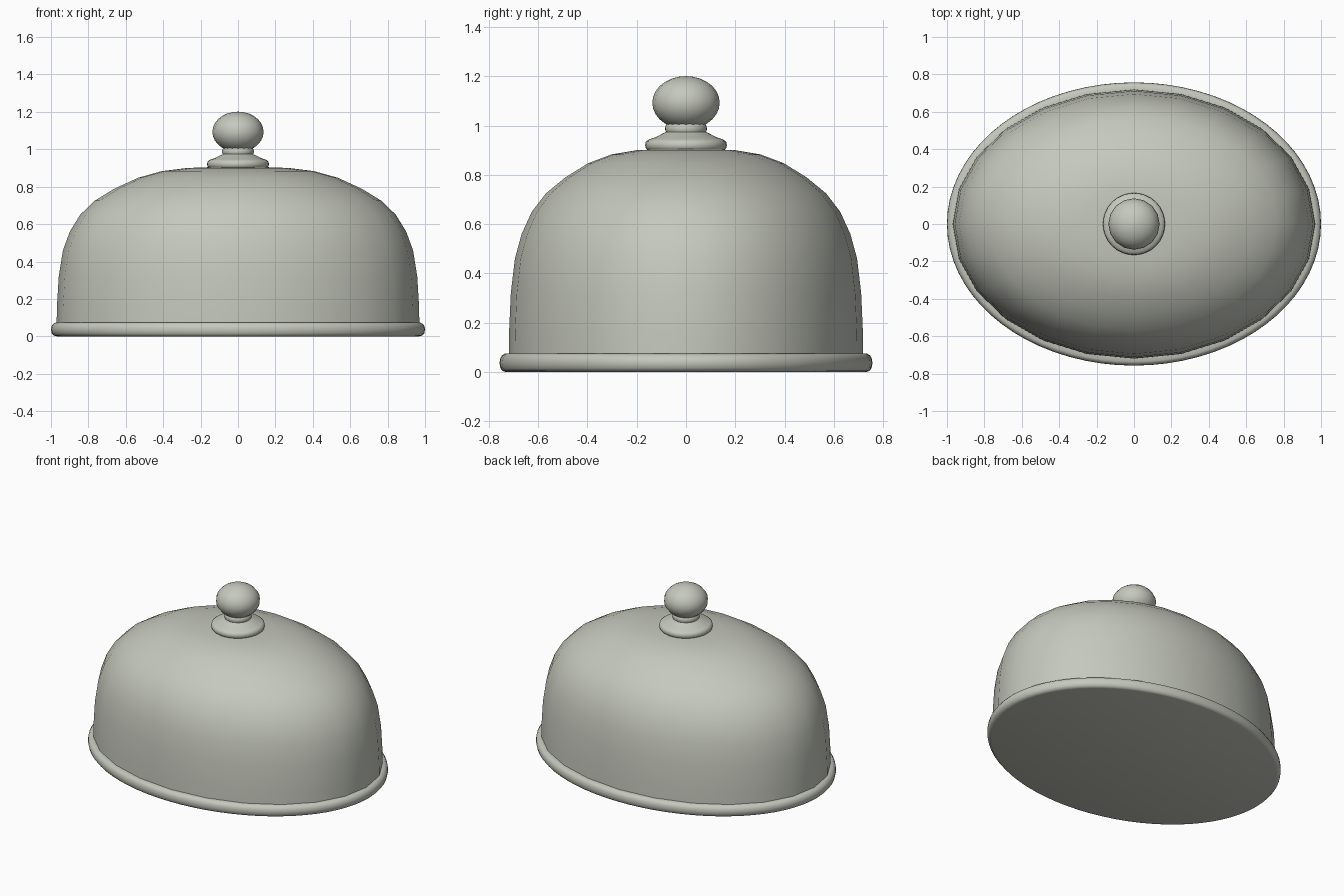
import bpy, math

cube = bpy.data.objects.get("Cube")
if cube:
    bpy.data.objects.remove(cube, do_unlink=True)

metal = bpy.data.materials.new("pale_grey_metal")
metal.use_nodes = True
COLOUR = (0.56, 0.58, 0.51, 1)
metal.diffuse_color = COLOUR
metal.node_tree.nodes["Principled BSDF"].inputs["Base Color"].default_value = COLOUR


def lathe(name, profile, sides, rx=1, ry=1, angle=50):
    """Revolve (radius, height) points, listed bottom to top, on an ellipse; ends are capped."""
    verts, faces = [], []
    for r, z in profile:
        for i in range(sides):
            a = math.tau * i / sides
            verts.append((rx * r * math.cos(a), ry * r * math.sin(a), z))
    for k in range(len(profile) - 1):
        for i in range(sides):
            j = (i + 1) % sides
            low, high = k * sides, (k + 1) * sides
            faces.append((low + i, low + j, high + j, high + i))
    faces.append(tuple(reversed(range(sides))))
    top = (len(profile) - 1) * sides
    faces.append(tuple(range(top, top + sides)))
    mesh = bpy.data.meshes.new(name)
    mesh.from_pydata(verts, [], faces)
    mesh.materials.append(metal)
    obj = bpy.data.objects.new(name, mesh)
    bpy.context.collection.objects.link(obj)
    bpy.ops.object.select_all(action="DESELECT")
    obj.select_set(True)
    bpy.context.view_layer.objects.active = obj
    bpy.ops.object.shade_smooth_by_angle(angle=math.radians(angle))
    return obj


# Oval rim with rounded edges and a closed flat underside
lathe("base_rim", [(0.97, 0), (0.985, 0.004), (0.996, 0.016), (1, 0.035),
                   (0.998, 0.052), (0.988, 0.067), (0.972, 0.074), (0.94, 0.074)],
      72, 1, 0.757)

# Oval dome
lathe("dome", [(1, 0.05), (0.998, 0.16), (0.988, 0.32), (0.965, 0.46), (0.927, 0.56),
               (0.87, 0.65), (0.79, 0.725), (0.68, 0.79), (0.55, 0.848),
               (0.42, 0.883), (0.28, 0.9), (0.14, 0.905), (0.02, 0.906)],
      24, 0.97, 0.72)

# Stepped handle foot and neck
lathe("handle_foot", [(0.15, 0.895), (0.163, 0.908), (0.166, 0.92), (0.163, 0.935),
                      (0.15, 0.944), (0.125, 0.952), (0.095, 0.968), (0.075, 0.976)], 32)
lathe("handle_neck", [(0.075, 0.96), (0.084, 0.98), (0.085, 0.99),
                      (0.082, 1.002), (0.07, 1.015)], 32)

# Slightly flattened round knob
steps = 14
knob = []
for k in range(steps + 1):
    t = math.pi * (k + 0.02) / (steps + 0.04)
    knob.append((0.137 * math.sin(t), 1.093 - 0.108 * math.cos(t)))
lathe("handle_knob", knob, 16, angle=60)
